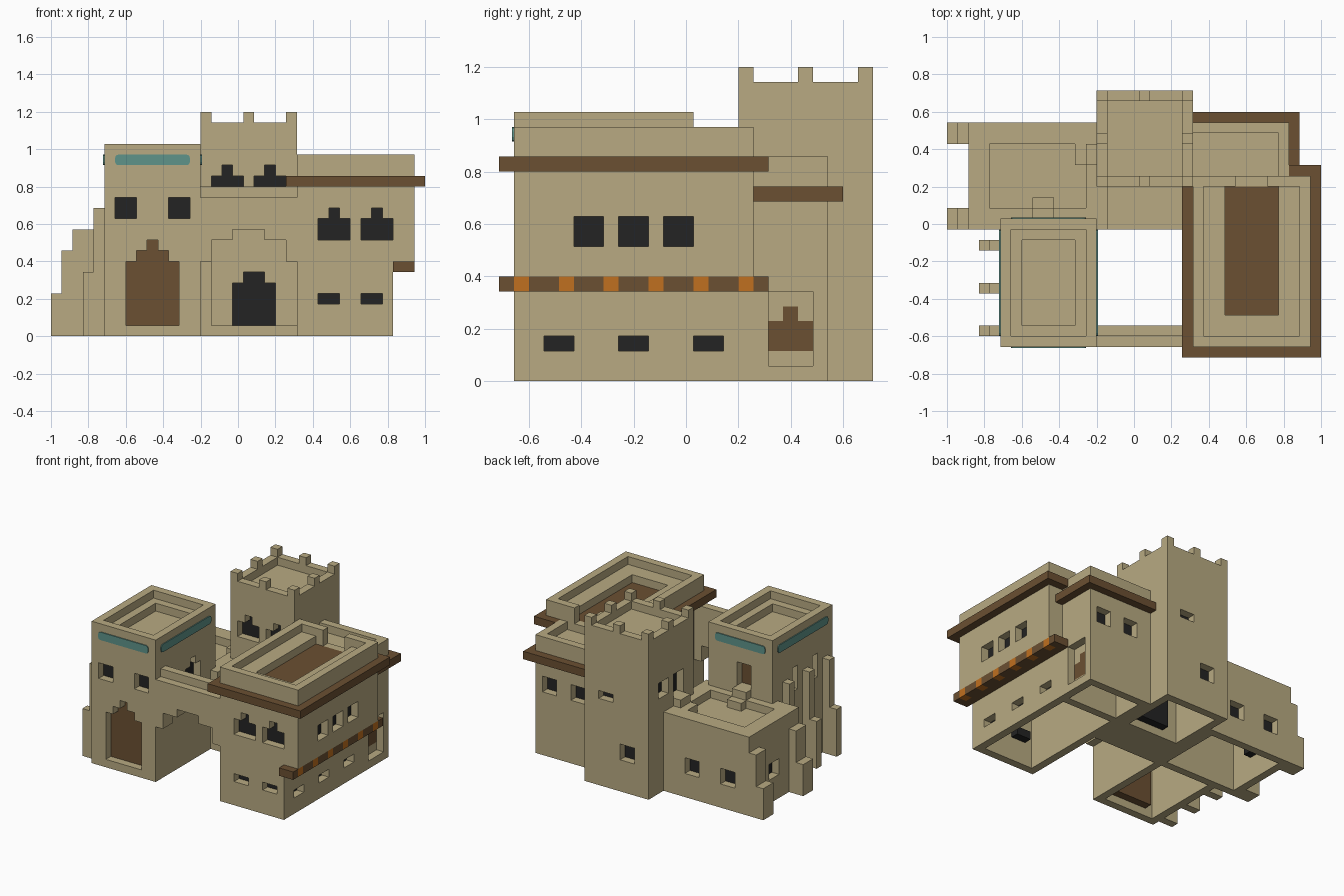
import bpy
import bmesh
from mathutils import Vector

if "Cube" in bpy.data.objects:
    bpy.data.objects.remove(bpy.data.objects["Cube"])

U = 2 / 35                       # building module
CENTRE = Vector((17.5, 12.5, 0))

COLOURS = {
    "sandstone": (0.479, 0.402, 0.223),
    "dark_wood": (0.147, 0.08, 0.032),
    "window_black": (0.017, 0.017, 0.017),
    "turquoise_paint": (0.114, 0.296, 0.254),
    "orange_beam": (0.527, 0.162, 0.014),
}
NAMES = list(COLOURS)
SAND, WOOD, BLACK, TEAL, ORANGE = range(len(NAMES))
MATERIALS = []
for name, rgb in COLOURS.items():
    mat = bpy.data.materials.new(name)
    mat.use_nodes = True
    mat.diffuse_color = (*rgb, 1)
    mat.node_tree.nodes["Principled BSDF"].inputs["Base Color"].default_value = (*rgb, 1)
    MATERIALS.append(mat)


def finish(name, bm):
    mesh = bpy.data.meshes.new(name)
    bm.to_mesh(mesh)
    bm.free()
    for mat in MATERIALS:
        mesh.materials.append(mat)
    obj = bpy.data.objects.new(name, mesh)
    bpy.context.collection.objects.link(obj)
    return obj


class Part:
    """Masonry built by filling and carving whole modules."""

    def __init__(self, name):
        self.name, self.cells = name, {}

    def fill(self, xs, ys, zs, mat=SAND):
        for x in range(*xs):
            for y in range(*ys):
                for z in range(*zs):
                    if mat is None:
                        self.cells.pop((x, y, z), None)
                    else:
                        self.cells[x, y, z] = mat

    def carve(self, xs, ys, zs):
        self.fill(xs, ys, zs, None)

    def opening(self, side, wall, span, zs, steps=0, mat=BLACK):
        """Recess one module deep with a coloured back and a stepped head."""
        rows = [(span, zs)]
        for i in range(1, steps + 1):
            rows.append(((span[0] + i, span[1] - i), (zs[1] + i - 1, zs[1] + i)))
        inward = 1 if side in ("front", "left") else -1
        outer = wall if inward > 0 else wall - 1
        for depth, colour in ((0, None), (1, mat)):
            d = outer + inward * depth
            for a, z in rows:
                if side in ("front", "back"):
                    self.fill(a, (d, d + 1), z, colour)
                else:
                    self.fill((d, d + 1), a, z, colour)

    def build(self):
        bm = bmesh.new()
        verts = {}
        for cell, mat in self.cells.items():
            for axis in range(3):
                for sign in (0, 1):
                    near = list(cell)
                    near[axis] += 2 * sign - 1
                    if tuple(near) in self.cells:
                        continue
                    b, c = (axis + 1) % 3, (axis + 2) % 3
                    loop = []
                    for i, j in ((0, 0), (1, 0), (1, 1), (0, 1)):
                        p = list(cell)
                        p[axis] += sign
                        p[b] += i
                        p[c] += j
                        p = tuple(p)
                        if p not in verts:
                            verts[p] = bm.verts.new((Vector(p) - CENTRE) * U)
                        loop.append(verts[p])
                    face = bm.faces.new(loop if sign else loop[::-1])
                    face.material_index = mat
        bmesh.ops.dissolve_limit(bm, angle_limit=0.01, verts=bm.verts[:],
                                 edges=bm.edges[:], delimit={'MATERIAL'})
        return finish(self.name, bm)


def stripe(name, lo, hi, thin):
    """Thin painted plate with clipped corners."""
    lo, hi = Vector(lo), Vector(hi)
    bm = bmesh.new()
    bmesh.ops.create_cube(bm, size=1)
    for v in bm.verts:
        mid, size = (lo + hi) / 2, hi - lo
        v.co = (mid + v.co * size - CENTRE) * U
    edges = [e for e in bm.edges if abs((e.verts[0].co - e.verts[1].co).normalized()[thin]) > 0.9]
    bmesh.ops.bevel(bm, geom=edges, offset=0.3 * U, segments=2, profile=0.5, affect='EDGES')
    for f in bm.faces:
        f.material_index = TEAL
    finish(name, bm)


# Front tower with nested roof, doors, windows and stepped buttresses
p = Part("front_tower")
p.fill((5, 14), (1, 13), (0, 18))
p.carve((6, 13), (2, 12), (0, 15))
p.carve((6, 13), (2, 12), (17, 18))
p.carve((7, 12), (3, 11), (16, 18))
p.opening("front", 1, (7, 12), (1, 7), 2, WOOD)
p.opening("front", 1, (6, 8), (11, 13))
p.opening("front", 1, (11, 13), (11, 13))
p.opening("right", 14, (7, 10), (10, 12), 1)
p.opening("back", 13, (8, 10), (11, 14), 0, WOOD)
for y in (4, 8):
    p.opening("left", 5, (y, y + 1), (10, 13))
for y in (2, 6, 10):
    p.fill((4, 5), (y, y + 1), (0, 12))
    p.fill((3, 4), (y, y + 1), (0, 6))
p.build()

# Painted bands around the front tower
T = 0.12
stripe("front_band", (6, 1 - T, 16), (13, 1, 17), 1)
stripe("back_band", (6, 13, 16), (13, 13 + T, 17), 1)
stripe("right_band", (5 - T, 2, 16), (5, 12, 17), 0)
stripe("left_band", (14, 2, 16), (14 + T, 12, 17), 0)

# Low rear house with terrace, steps and buttresses
p = Part("rear_house")
p.fill((2, 14), (12, 22), (0, 10))
p.fill((14, 15), (12, 16), (0, 10))
p.carve((3, 13), (13, 21), (0, 8))
p.carve((4, 13), (14, 20), (9, 10))
p.carve((5, 14), (12, 13), (0, 10))
p.fill((8, 10), (13, 14), (9, 11))
p.fill((8, 10), (14, 15), (9, 10))
p.fill((13, 14), (18, 20), (9, 11))
p.fill((12, 13), (18, 20), (9, 10))
for x in (4, 9):
    p.opening("back", 22, (x, x + 2), (3, 5))
p.opening("left", 2, (16, 18), (3, 5))
for y in (12, 20):
    p.fill((1, 2), (y, y + 2), (0, 8))
    p.fill((0, 1), (y, y + 2), (0, 4))
p.build()

# Tall keep with battlements
p = Part("keep")
p.fill((14, 23), (16, 25), (0, 20))
p.carve((15, 22), (17, 24), (0, 18))
p.carve((15, 22), (17, 24), (19, 20))
for x in (14, 18, 22):
    for y in (16, 20, 24):
        if (x, y) != (18, 20):
            p.fill((x, x + 1), (y, y + 1), (20, 21))
p.opening("front", 16, (17, 21), (1, 5), 1)
for x in (15, 19):
    p.opening("front", 16, (x, x + 3), (13, 15), 1)
p.opening("left", 14, (18, 20), (11, 14))
p.opening("left", 14, (21, 23), (12, 14))
p.opening("back", 25, (19, 21), (11, 12))
p.opening("back", 25, (16, 18), (4, 6))
p.build()

# Porch slab in front of the keep
p = Part("porch")
p.fill((15, 23), (12, 16), (0, 1))
p.build()

# Gate bridge with stepped arch
p = Part("gate_bridge")
p.fill((14, 23), (1, 3), (7, 13))
p.fill((14, 23), (2, 3), (13, 14))
p.carve((15, 22), (1, 3), (7, 9))
p.carve((17, 20), (1, 3), (9, 10))
p.build()

# Large house with overhanging upper floor
p = Part("large_house")
p.fill((23, 32), (1, 17), (0, 17))
p.fill((32, 34), (1, 17), (7, 17))
p.carve((24, 31), (2, 16), (0, 14))
p.carve((31, 33), (2, 16), (8, 14))
p.fill((26, 31), (4, 16), (14, 15), WOOD)
p.carve((24, 33), (2, 16), (16, 17))
p.carve((26, 31), (4, 16), (15, 17))
p.carve((27, 30), (16, 17), (15, 17))
for x in (25, 29):
    p.opening("front", 1, (x, x + 3), (9, 11), 1)
    p.opening("front", 1, (x, x + 2), (3, 4))
for y in (5, 8, 11):
    p.opening("right", 34, (y, y + 2), (9, 11))
for y in (3, 8, 13):
    p.opening("right", 32, (y, y + 2), (2, 3))
p.build()

# Rear annex of the large house
p = Part("rear_annex")
p.fill((23, 32), (17, 22), (0, 15))
p.carve((24, 31), (17, 21), (0, 13))
p.carve((23, 31), (17, 21), (14, 15))
p.opening("right", 32, (18, 21), (1, 6), 0, SAND)
p.opening("right", 32, (18, 21), (2, 4), 1, WOOD)
for x in (25, 29):
    p.opening("back", 22, (x, x + 2), (8, 10))
p.build()

# Wooden cornices
p = Part("house_cornice")
p.fill((22, 35), (0, 18), (14, 15), WOOD)
p.carve((23, 34), (1, 17), (14, 15))
p.carve((22, 32), (17, 18), (14, 15))
p.carve((22, 23), (16, 18), (14, 15))
p.build()

p = Part("annex_cornice")
p.fill((23, 33), (17, 23), (12, 13), WOOD)
p.carve((23, 32), (17, 22), (12, 13))
p.build()

# Ledge under the overhang with beam ends
p = Part("overhang_ledge")
p.fill((32, 34), (0, 18), (6, 7), WOOD)
for y in range(1, 18, 3):
    p.fill((33, 34), (y, y + 1), (6, 7), ORANGE)
p.build()
